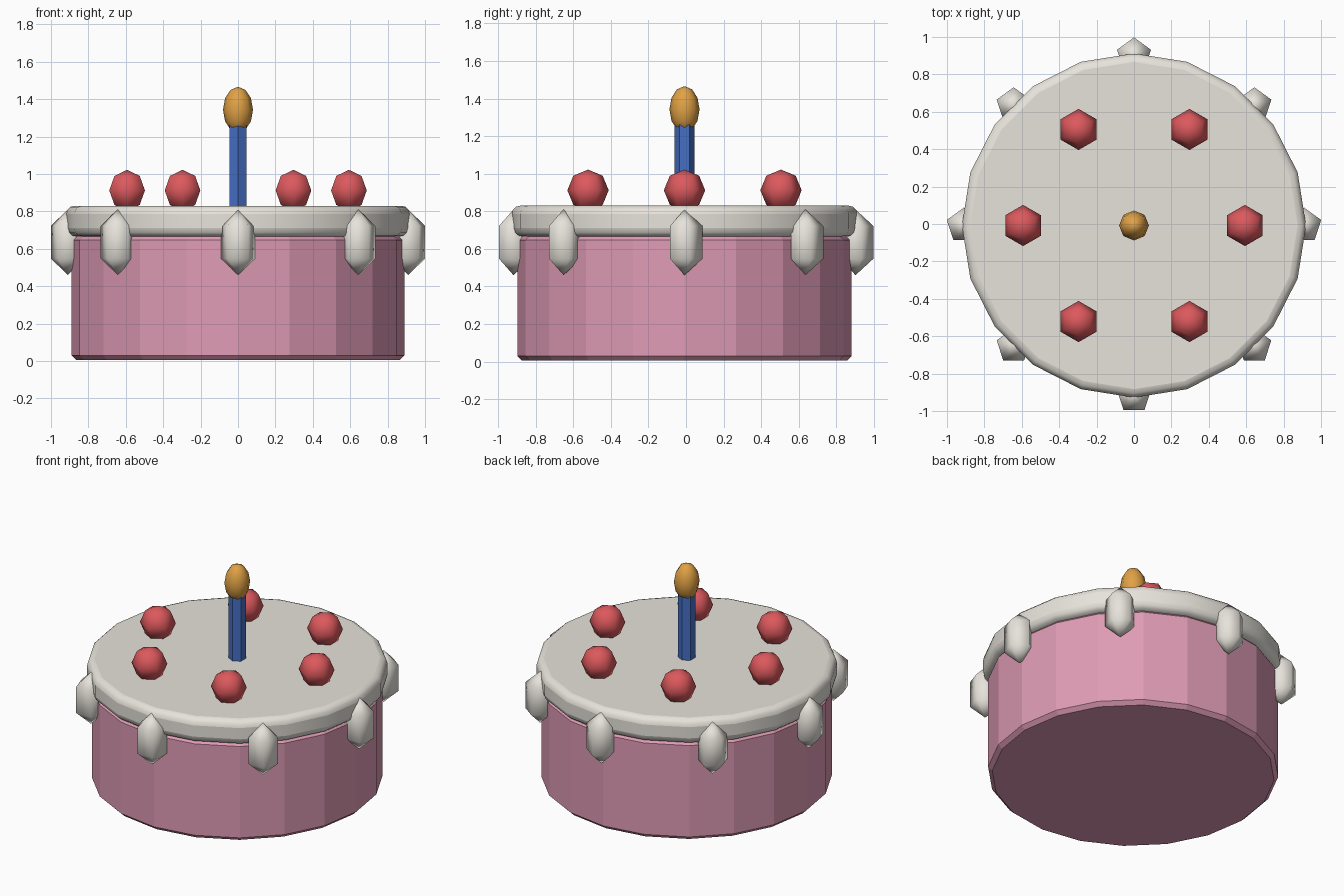
import bpy, math

if "Cube" in bpy.data.objects:
    bpy.data.objects.remove(bpy.data.objects["Cube"])

CY = -0.008  # shared centre in y


def material(name, rgb):
    m = bpy.data.materials.new(name)
    m.diffuse_color = (*rgb, 1)
    m.use_nodes = True
    m.node_tree.nodes["Principled BSDF"].inputs["Base Color"].default_value = m.diffuse_color
    return m


pink = material("pink sponge", (0.74, 0.33, 0.46))
cream = material("cream icing", (0.80, 0.77, 0.71))
red = material("cherry red", (0.72, 0.10, 0.11))
blue = material("candle blue", (0.06, 0.16, 0.56))
amber = material("flame amber", (0.75, 0.36, 0.06))


def cylinder(name, sides, radius, z0, z1, mat, bevel=0, segments=1):
    bpy.ops.mesh.primitive_cylinder_add(
        vertices=sides, radius=radius, depth=z1 - z0, location=(0, CY, (z0 + z1) / 2))
    ob = bpy.context.object
    ob.name = name
    ob.data.materials.append(mat)
    if bevel:
        mod = ob.modifiers.new("rounded rim", 'BEVEL')
        mod.width = bevel
        mod.segments = segments
        mod.limit_method = 'ANGLE'
        mod.angle_limit = math.radians(40)
    return ob


def ball(name, segments, rings, loc, scale, mat, turn=0):
    bpy.ops.mesh.primitive_uv_sphere_add(
        segments=segments, ring_count=rings, radius=1, location=loc, rotation=(0, 0, turn))
    ob = bpy.context.object
    ob.name = name
    ob.scale = scale
    # turn so that one corner points to +y
    first = max(ob.data.vertices, key=lambda v: round(math.hypot(v.co.x, v.co.y), 4))
    ob.rotation_euler.z = math.pi / 2 - math.atan2(first.co.y, first.co.x) + turn
    ob.data.materials.append(mat)
    bpy.ops.object.shade_smooth()
    return ob


# Sponge and icing slab
cylinder("sponge", 20, 0.89, 0.005, 0.672, pink, 0.025)
cylinder("icing", 20, 0.92, 0.665, 0.83, cream, 0.045, 3)
bpy.ops.object.shade_smooth_by_angle(angle=math.radians(40))

# Icing drips around the rim
for i in range(8):
    a = i * math.pi / 4
    ball(f"icing_drip_{i}", 5, 3, (0.91 * math.cos(a), CY + 0.91 * math.sin(a), 0.635),
         (0.11, 0.11, 0.175), cream)

# Ring of cherries
for i in range(6):
    a = i * math.pi / 3
    ball(f"cherry_{i}", 6, 4, (0.593 * math.cos(a), CY + 0.593 * math.sin(a), 0.912),
         (0.11, 0.11, 0.11), red)

# Candle and flame
cylinder("candle", 6, 0.053, 0.80, 1.27, blue)
ball("flame", 8, 6, (0, CY, 1.343), (0.08, 0.08, 0.123), amber)
